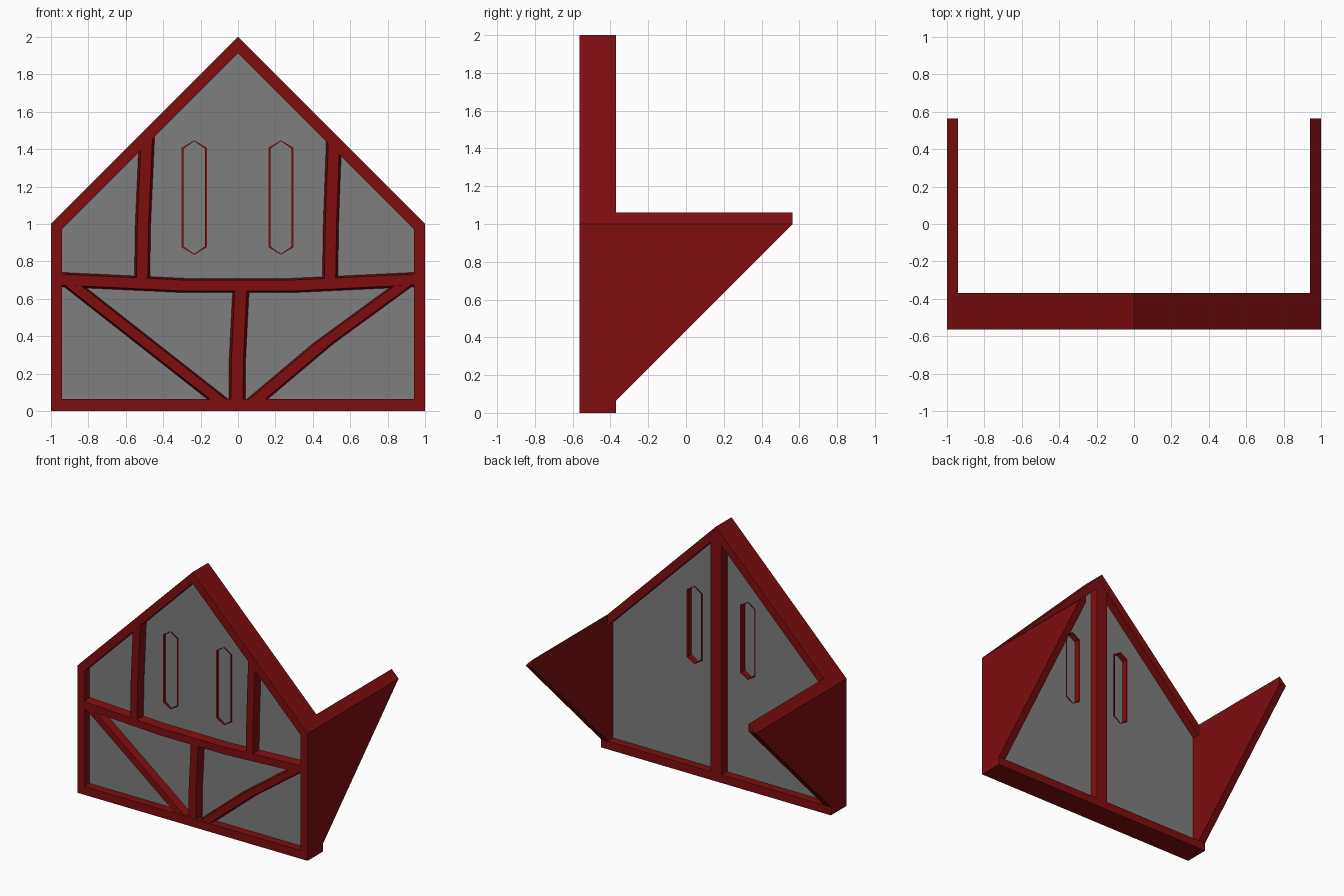
import bpy, bmesh
from mathutils import Vector

if "Cube" in bpy.data.objects:
    bpy.data.objects.remove(bpy.data.objects["Cube"], do_unlink=True)


def material(name, rgb):
    m = bpy.data.materials.new(name)
    m.use_nodes = True
    m.diffuse_color = (*rgb, 1)
    m.node_tree.nodes["Principled BSDF"].inputs["Base Color"].default_value = (*rgb, 1)
    return m


RED = material("dark red timber", (0.21, 0.004, 0.005))
GREY = material("grey plaster", (0.21, 0.21, 0.21))

# Depth layers: the wall fills the middle third of the frame
FRONT, WALL_FRONT, WALL_BACK, BACK = -0.565, -0.50, -0.435, -0.37
REACH = 0.565
T = 0.06  # timber thickness


def finish(name, bm, mat):
    bmesh.ops.recalc_face_normals(bm, faces=bm.faces)
    mesh = bpy.data.meshes.new(name)
    bm.to_mesh(mesh)
    bm.free()
    mesh.materials.append(mat)
    ob = bpy.data.objects.new(name, mesh)
    bpy.context.collection.objects.link(ob)
    return ob


def plate(name, loops, y0, y1, mat):
    """Extrude an outline (x, z), with further loops as holes, from y0 to y1."""
    bm = bmesh.new()
    edges = []
    for loop in loops:
        vs = [bm.verts.new((x, y0, z)) for x, z in loop]
        edges += [bm.edges.new((v, vs[i - 1])) for i, v in enumerate(vs)]
    bmesh.ops.triangle_fill(bm, edges=edges, use_beauty=True, normal=(0, -1, 0))
    ext = bmesh.ops.extrude_face_region(bm, geom=bm.faces[:], use_keep_orig=True)
    moved = [g for g in ext["geom"] if isinstance(g, bmesh.types.BMVert)]
    bmesh.ops.translate(bm, verts=moved, vec=(0, y1 - y0, 0))
    return finish(name, bm, mat)


def beam(name, path, base, face, across, y_base, y_face):
    """Loft a tapered timber along a path of (x, z) points."""
    bm = bmesh.new()
    side = Vector(across)
    rings = []
    for x, z in path:
        corners = ((-base, y_base), (base, y_base), (face, y_face), (-face, y_face))
        rings.append([bm.verts.new(Vector((x, y, z)) + side * w) for w, y in corners])
    for a, b in zip(rings, rings[1:]):
        for i in range(4):
            bm.faces.new((a[i - 1], a[i], b[i], b[i - 1]))
    bm.faces.new(rings[0])
    bm.faces.new(rings[-1])
    return finish(name, bm, RED)


def lancet(cx, inset=0.0):
    """Tall six-sided window outline."""
    w, low, high, tip = 0.067 - inset, 0.875 + inset / 2, 1.408 - inset / 2, 0.04
    return [(cx, low - tip), (cx + w, low), (cx + w, high),
            (cx, high + tip), (cx - w, high), (cx - w, low)]


# Gable frame
outer = [(-1, 0), (1, 0), (1, 1), (0, 2), (-1, 1)]
inner = [(-0.94, 0.065), (0.94, 0.065), (0.94, 0.972), (0, 1.912), (-0.94, 0.972)]
plate("gable_frame", [outer, inner], FRONT, BACK, RED)

# Wall with two windows
windows = {"right": -0.234, "left": 0.23}
plate("wall", [inner] + [lancet(x) for x in windows.values()], WALL_FRONT, WALL_BACK, GREY)
for side, x in windows.items():
    plate(side + "_window_frame", [lancet(x), lancet(x, 0.01)],
          WALL_FRONT - 0.003, WALL_BACK + 0.003, RED)
    plate(side + "_window_pane", [lancet(x, 0.005)], -0.487, -0.479, GREY)

# Crooked timbers on the front
X, Z = (1, 0, 0), (0, 0, 1)
timbers = [
    ("cross_beam", [(-0.95, 0.703), (-0.28, 0.671), (0.28, 0.671), (0.95, 0.703)], 0.040, 0.029, Z),
    ("right_post", [(-0.513, 0.69), (-0.508, 1.0), (-0.487, 1.466)], 0.043, 0.030, X),
    ("left_post", [(0.492, 0.69), (0.497, 1.0), (0.513, 1.441)], 0.043, 0.030, X),
    ("middle_post", [(-0.005, 0.04), (-0.003, 0.28), (0.016, 0.66)], 0.046, 0.032, X),
    ("right_brace", [(-0.90, 0.685), (-0.07, 0.034)], 0.058, 0.042, X),
    ("left_brace", [(0.90, 0.685), (0.455, 0.36), (0.063, 0.03)], 0.058, 0.042, X),
]
for i, (name, path, base, face, across) in enumerate(timbers):
    beam(name, path, base, face, across, WALL_FRONT + 0.01, FRONT + 0.001 + 0.0005 * i)

# Straight post on the back
beam("back_post", [(0, 0.04), (0, 1.93)], 0.055, 0.049, X, WALL_BACK - 0.01, BACK - 0.001)

# Triangular side brackets, their tops sloped like the roof
for side, s in (("left", 1), ("right", -1)):
    bm = bmesh.new()
    for x, top in ((1, 1.0), (1 - T, 1.0 + T)):
        for y, z in ((BACK, 0.065), (BACK, top), (REACH, 1.0), (REACH, top)):
            bm.verts.new((s * x, y, z))
    bmesh.ops.remove_doubles(bm, verts=bm.verts, dist=0.0001)
    bmesh.ops.convex_hull(bm, input=bm.verts)
    finish(side + "_side_bracket", bm, RED)
